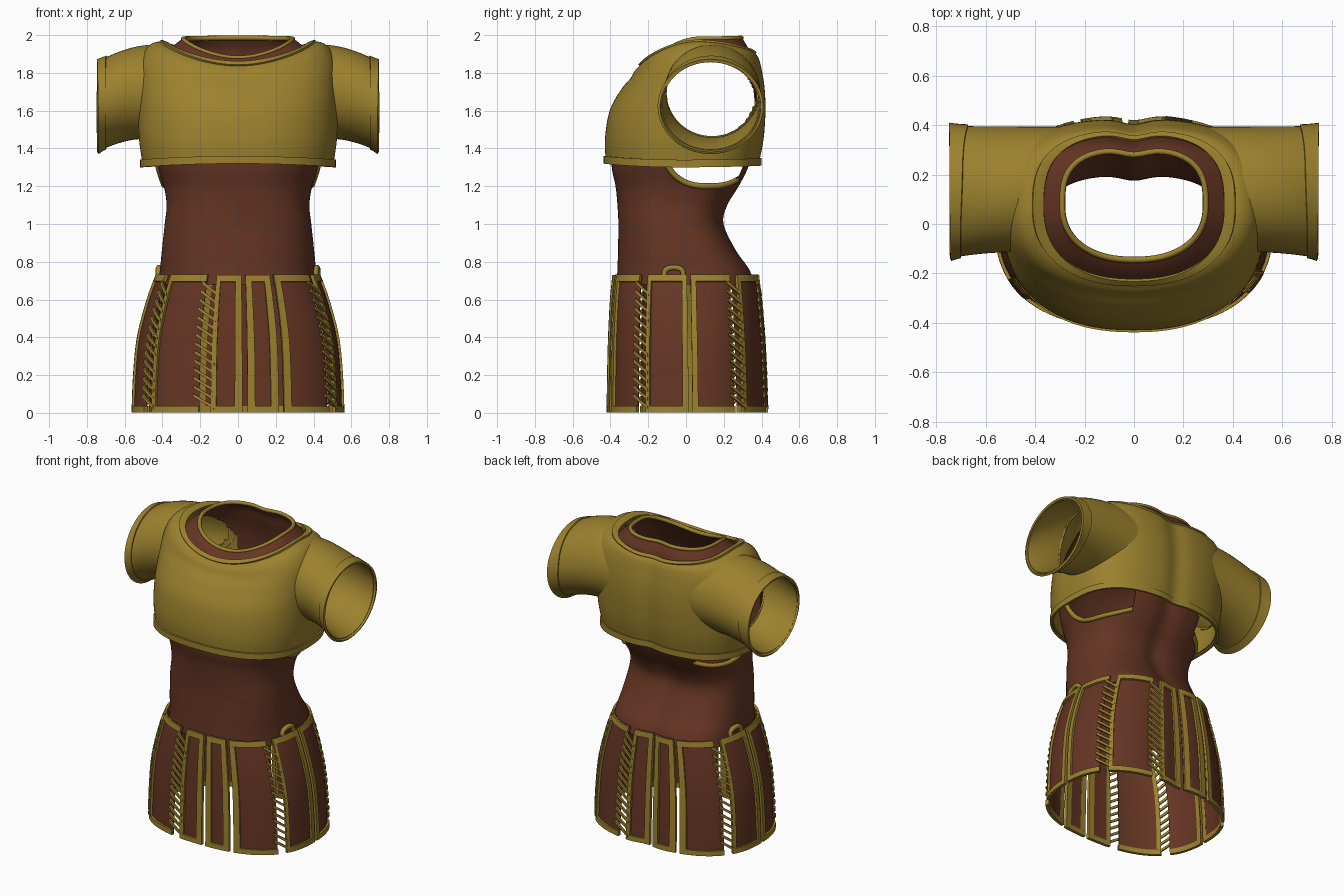
import bpy, bmesh, math
from mathutils import Vector
from mathutils.bvhtree import BVHTree

cube = bpy.data.objects.get("Cube")
if cube:
    bpy.data.objects.remove(cube, do_unlink=True)


def material(name, rgb):
    m = bpy.data.materials.new(name)
    m.use_nodes = True
    m.diffuse_color = (*rgb, 1)
    m.node_tree.nodes["Principled BSDF"].inputs["Base Color"].default_value = (*rgb, 1)
    return m


GOLD = material("old gold", (0.33, 0.22, 0.027))
BROWN = material("leather brown", (0.13, 0.036, 0.017))


def finish(name, bm, mat, thick):
    """Turn a bmesh sheet into a thin, smooth shaded object."""
    bmesh.ops.recalc_face_normals(bm, faces=bm.faces)
    me = bpy.data.meshes.new(name)
    bm.to_mesh(me)
    bm.free()
    ob = bpy.data.objects.new(name, me)
    bpy.context.collection.objects.link(ob)
    me.materials.append(mat)
    bpy.ops.object.select_all(action='DESELECT')
    ob.select_set(True)
    bpy.context.view_layer.objects.active = ob
    sol = ob.modifiers.new("thickness", 'SOLIDIFY')
    sol.thickness, sol.offset = thick, 0
    bpy.ops.object.modifier_apply(modifier=sol.name)
    bpy.ops.object.shade_smooth_by_angle(angle=math.radians(40))


def grid(bm, rows, closed=True):
    vs = [[bm.verts.new(p) for p in r] for r in rows]
    for a, b in zip(vs, vs[1:]):
        for j in range(len(a) if closed else len(a) - 1):
            k = (j + 1) % len(a)
            bm.faces.new((a[j], a[k], b[k], b[j]))


def smooth(rows, steps=5):
    """Catmull-Rom interpolation between profile rows."""
    out = []
    for i in range(len(rows) - 1):
        quad = list(zip(rows[max(i - 1, 0)], rows[i], rows[i + 1], rows[min(i + 2, len(rows) - 1)]))
        for s in range(steps):
            t = s / steps
            out.append(tuple(b + 0.5 * t * (c - a + t * (2 * a - 5 * b + 4 * c - d + t * (3 * (b - c) + d - a)))
                             for a, b, c, d in quad))
    return out + [rows[-1]]


def rounded(c, s, p):
    """Push a unit direction out onto a rounded square of power p."""
    k = (abs(c) ** p + abs(s) ** p) ** (-1 / p)
    return c * k, s * k


def ring_point(row, phi, front=2.3, back=2.9):
    """Row: side z, front z, back z, half width, front y, back y. phi = 0 is the front."""
    zs, zf, zb, rx, yf, yb = row
    c, s = math.sin(phi), -math.cos(phi)
    u, v = rounded(c, s, back if s > 0 else front)
    x, y = rx * u, (yf + yb) / 2 + (yb - yf) / 2 * v
    if s > 0:
        y -= 0.02 * math.exp(-(x / 0.07) ** 2)  # spine groove
    return Vector((x, y, zs + ((zb if s > 0 else zf) - zs) * s * s))


def loft(rows, n=120):
    bm = bmesh.new()
    grid(bm, [[ring_point(r, 2 * math.pi * j / n) for j in range(n)] for r in rows])
    return bm


def grow(row, dz, d):
    zs, zf, zb, rx, yf, yb = row
    return (zs + dz, zf + dz, zb + dz, rx + d, yf - d, yb + d)


def cut_armholes(bm, bvh, cy, cz, ry, rz, p):
    """Open a rounded hole on each side and pull its rim onto the outline."""
    def level(v):
        return (abs((v.co.y - cy) / ry) ** p + abs((v.co.z - cz) / rz) ** p) ** (1 / p)

    def inside(v):
        return abs(v.co.x) > .24 and level(v) < 1
    bmesh.ops.delete(bm, geom=[f for f in bm.faces if all(inside(v) for v in f.verts)], context='FACES')
    for v in bm.verts:
        if inside(v):
            k = max(0.6, level(v))
            v.co = bvh.find_nearest(Vector((v.co.x, cy + (v.co.y - cy) / k, cz + (v.co.z - cz) / k)))[0]


def tube(name, pts, radius, mat, cyclic=False):
    cu = bpy.data.curves.new(name, 'CURVE')
    cu.dimensions = '3D'
    cu.bevel_depth, cu.bevel_resolution = radius, 1
    sp = cu.splines.new('POLY')
    sp.points.add(len(pts) - 1)
    for q, p in zip(sp.points, pts):
        q.co = (*p, 1)
    sp.use_cyclic_u = cyclic
    cu.materials.append(mat)
    bpy.context.collection.objects.link(bpy.data.objects.new(name, cu))


def side_hit(bvh, y, z, low):
    hit = bvh.ray_cast(Vector((2, y, z)), Vector((-1, 0, 0)))[0]
    return max(low, hit.x) if hit else low


# Undergarment: waist, ribs and raised collar
body = smooth([
    (.68, .68, .68, .42, -.365, .365), (.76, .76, .76, .41, -.36, .335),
    (.86, .86, .86, .40, -.357, .265), (1.0, 1.0, 1.0, .385, -.355, .20),
    (1.1, 1.1, 1.1, .375, -.36, .22), (1.2, 1.2, 1.2, .39, -.37, .28),
    (1.3, 1.3, 1.3, .425, -.39, .33), (1.45, 1.45, 1.45, .47, -.395, .375),
    (1.6, 1.6, 1.6, .48, -.37, .39), (1.72, 1.71, 1.72, .47, -.31, .38),
    (1.82, 1.77, 1.8, .44, -.25, .365), (1.9, 1.81, 1.87, .39, -.22, .345),
    (1.95, 1.85, 1.93, .33, -.185, .33), (1.98, 1.88, 1.985, .29, -.145, .30)])
bm = loft(body)
body_bvh = BVHTree.FromBMesh(bm)
HOLE = (.12, 1.54, .26, .34)
cut_armholes(bm, body_bvh, *HOLE, 2.6)
finish("undergarment", bm, BROWN, .006)
tube("collar_edge", [ring_point(body[-1], j * math.pi / 32) for j in range(64)], .013, GOLD, True)
for sx, side in ((1, "left"), (-1, "right")):
    rim = []
    for j in range(25):
        a = math.radians(205 + 130 * j / 24)
        u, v = rounded(math.cos(a), math.sin(a), 2.6)
        y, z = HOLE[0] + HOLE[2] * u, HOLE[1] + HOLE[3] * v
        x = side_hit(body_bvh, y, z, 0)
        if x > .2:
            rim.append((sx * x, y, z))
    tube(side + "_armhole_edge", rim, .016, GOLD)

# Cropped top
chest = smooth([
    (1.31, 1.33, 1.32, .50, -.42, .385), (1.45, 1.45, 1.45, .52, -.425, .41),
    (1.6, 1.6, 1.6, .525, -.40, .42), (1.74, 1.71, 1.72, .525, -.34, .415),
    (1.86, 1.77, 1.8, .515, -.29, .402), (1.935, 1.805, 1.86, .475, -.27, .388),
    (1.962, 1.825, 1.885, .42, -.25, .375), (1.945, 1.85, 1.905, .365, -.225, .355)])
bm = loft(chest)
chest_bvh = BVHTree.FromBMesh(bm)
cut_armholes(bm, chest_bvh, .14, 1.70, .245, .235, 2)
finish("cropped_top", bm, GOLD, .008)
finish("top_hem", loft([grow(chest[0], dz, .011) for dz in (-.01, .03)]), GOLD, .014)
finish("neckline_trim", loft([grow(r, .008, .002) for r in chest[-5:]]), GOLD, .014)

# Short sleeves with cuffs
for sx, side in ((1, "left"), (-1, "right")):
    def sleeve_ring(t, extra=0.0, n=56):
        ring = []
        for j in range(n):
            a = 2 * math.pi * j / n
            c, s = math.cos(a), math.sin(a)
            y0, z0 = .14 + .25 * c, 1.70 + .246 * s
            x0 = side_hit(chest_bvh, y0, z0, .27) - .008
            y1, z1 = .13 + (.262 + extra) * c, 1.625 + (.235 + extra) * s
            u = t ** 1.8
            ring.append((sx * (x0 + (.735 - x0) * t), y0 + (y1 - y0) * u, z0 + (z1 - z0) * u))
        return ring
    bm = bmesh.new()
    grid(bm, [sleeve_ring(t / 10) for t in range(11)])
    finish(side + "_sleeve", bm, GOLD, .008)
    bm = bmesh.new()
    grid(bm, [sleeve_ring(t, e) for t, e in ((.86, .006), (.94, .007), (1.03, .01))])
    finish(side + "_cuff", bm, GOLD, .014)

# Skirt profile and patches on it
skirt = smooth([(z, z, z, rx, yf, yb) for z, rx, yf, yb in (
    (0, .548, -.405, .424), (.2, .54, -.402, .418), (.4, .52, -.397, .408),
    (.6, .468, -.387, .392), (.73, .42, -.374, .378))])


def skirt_point(deg, z, off=0.0):
    for a, b in zip(skirt, skirt[1:]):
        if z <= b[0]:
            break
    t = (z - a[0]) / (b[0] - a[0])
    row = tuple(p + (q - p) * t for p, q in zip(a, b))
    return ring_point(grow(row, 0, off), math.radians(deg), 2.5, 2.5)


def patch(bm, d0, d1, z0, z1, off=0.0, drop=0.0):
    nx = max(1, round(abs(d1 - d0) / 3))
    nz = max(1, round((z1 - z0) / .06))
    grid(bm, [[skirt_point(d0 + (d1 - d0) * i / nx, z0 + (z1 - z0) * k / nz - drop * i / nx, off)
               for i in range(nx + 1)] for k in range(nz + 1)], False)


# Seams repeat after half a turn: angle and whether the seam is laced
half = ((-18, True), (3.8, False), (23.4, False), (57, True), (92, False), (127, True))
seams = [(a + turn, laced) for turn in (0, 180) for a, laced in half] + [(342, True)]
panels, trim, lacing = bmesh.new(), bmesh.new(), bmesh.new()
TOP, WIDE, OFF = .73, .036, .006
for (a, la), (b, lb) in zip(seams, seams[1:]):
    d0 = a + (3.2 if la else 1.4)
    d1 = b - (3.2 if lb else 1.4)
    patch(panels, d0, d1, .005, TOP)
    patch(trim, d0, d1, .003, WIDE, OFF)
    patch(trim, d0, d1, TOP - WIDE, TOP, OFF)
    patch(trim, d0, d0 + (3 if la else 4.2), WIDE, TOP - WIDE, OFF)
    if not lb:
        patch(trim, d1 - 4.2, d1, WIDE, TOP - WIDE, OFF)
    if la:
        for k in range(14):
            z = .085 + k * .046
            patch(lacing, a - 6, a + 5, z, z + .017, .012, .065)
finish("skirt_panels", panels, BROWN, .006)
finish("skirt_trim", trim, GOLD, .02)
finish("skirt_lacing", lacing, GOLD, .012)

# Small belt loops at the hips
for deg, side in ((80, "left"), (260, "right")):
    loop = []
    for j in range(13):
        a = math.pi * j / 12
        p = skirt_point(deg - 7.5 * math.cos(a), TOP)
        loop.append((p.x, p.y, TOP + .04 * math.sin(a) ** .6))
    tube(side + "_belt_loop", loop, .016, GOLD)
